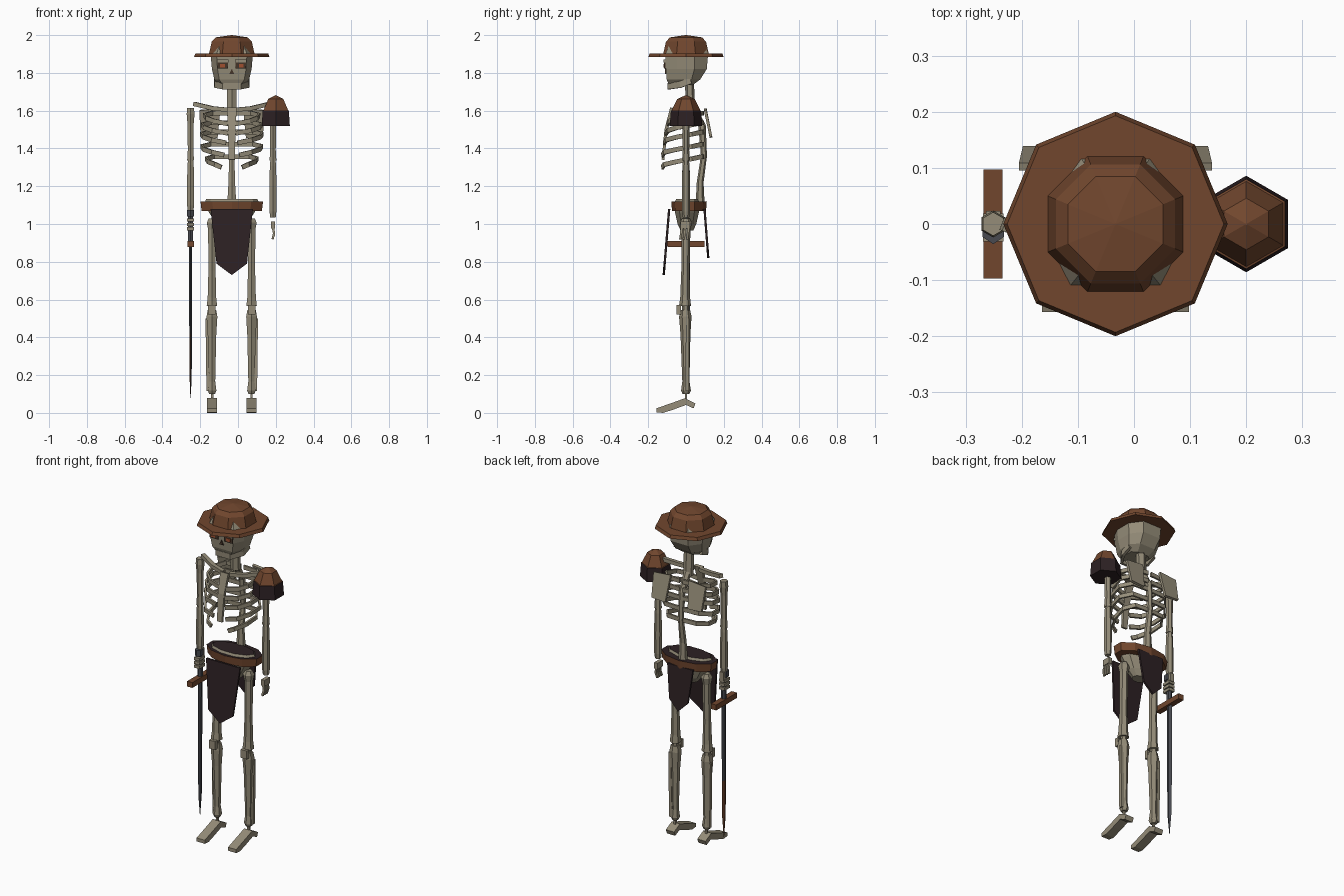
import bpy, bmesh, math
from mathutils import Vector

if "Cube" in bpy.data.objects:
    bpy.data.objects.remove(bpy.data.objects["Cube"])

CX = -0.033  # body axis


def mat(name, r, g, b):
    m = bpy.data.materials.new(name)
    m.diffuse_color = (r, g, b, 1)
    m.use_nodes = True
    m.node_tree.nodes["Principled BSDF"].inputs["Base Color"].default_value = m.diffuse_color
    return m


BONE = mat("bone", 0.30, 0.265, 0.19)
LEATHER = mat("brown_leather", 0.165, 0.062, 0.027)
CLOTH = mat("dark_cloth", 0.026, 0.015, 0.017)
STEEL = mat("dark_steel", 0.065, 0.068, 0.08)
SOCKET = mat("socket_brown", 0.06, 0.035, 0.022)
GLOW = mat("eye_orange", 0.35, 0.08, 0.03)


def finish(name, bm, *mats):
    bmesh.ops.recalc_face_normals(bm, faces=bm.faces)
    me = bpy.data.meshes.new(name)
    bm.to_mesh(me)
    bm.free()
    for m in mats:
        me.materials.append(m)
    ob = bpy.data.objects.new(name, me)
    bpy.context.collection.objects.link(ob)
    return ob


def skin(name, rings, *mats, rule=None):
    """Join rings of points into a closed shell; rule picks the face material."""
    bm = bmesh.new()
    loops = [[bm.verts.new(p) for p in r] for r in rings]
    n = len(loops[0])
    for a, b in zip(loops, loops[1:]):
        for i in range(n):
            bm.faces.new((a[i], a[(i + 1) % n], b[(i + 1) % n], b[i]))
    bm.faces.new(loops[0])
    bm.faces.new(loops[-1])
    bmesh.ops.recalc_face_normals(bm, faces=bm.faces)
    if rule:
        for f in bm.faces:
            f.material_index = rule(f)
    return finish(name, bm, *mats)


def stack(name, rows, n, cx, cy, phase, *mats, rule=None):
    """Rows of (z, rx, ry) around a vertical axis."""
    rings = [[(cx + rx * math.cos(phase + math.tau * i / n),
               cy + ry * math.sin(phase + math.tau * i / n), z)
              for i in range(n)] for z, rx, ry in rows]
    return skin(name, rings, *mats, rule=rule)


def tube(name, pts, sizes, m=BONE, n=4, ref=(0, 1, 0)):
    """Sweep an n-sided section (half width, half height) along points."""
    pts = [Vector(p) for p in pts]
    ref = Vector(ref)
    k = math.sqrt(2) if n == 4 else 1
    rings = []
    for i, p in enumerate(pts):
        t = (pts[min(i + 1, len(pts) - 1)] - pts[max(i - 1, 0)]).normalized()
        side = t.cross(ref).normalized()
        up = side.cross(t)
        w, h = sizes[i] if isinstance(sizes, list) else sizes
        rings.append([p + side * w * k * math.cos(a) + up * h * k * math.sin(a)
                      for a in [math.tau * (j + 0.5) / n for j in range(n)]])
    return skin(name, rings, m)


def box(name, c, s, m):
    x, y, z = c
    return tube(name, [(x, y, z - s[2] / 2), (x, y, z + s[2] / 2)], (s[0] / 2, s[1] / 2), m)


def extrude(name, outline, offset, m):
    o = Vector(offset)
    return skin(name, [outline, [Vector(p) + o for p in outline]], m)


def limb(name, a, b, radii, n=6):
    """Straight bone with thickness varying along its length."""
    a, b = Vector(a), Vector(b)
    return tube(name, [a.lerp(b, t) for t, r in radii], [(r, r) for t, r in radii], BONE, n)


# hat
E = math.pi / 8
stack("hat_brim", [(1.883, 0.2, 0.2), (1.902, 0.193, 0.193)], 8, CX, 0, 0, LEATHER)
C = 1 / math.cos(E)
stack("hat_crown", [(z, r * C, r * C) for z, r in
      ((1.895, 0.122), (1.965, 0.106), (1.988, 0.085), (2.0, 0.002))], 8, CX, 0, E, LEATHER)


# skull: flat face, round back
def head_ring(z, w, front, back):
    half = [(w * 0.72, front), (w, front * 0.45), (w, back * 0.4), (w * 0.55, back)]
    return [(CX + x, y, z) for x, y in half] + [(CX - x, y, z) for x, y in half[::-1]]


skin("skull", [head_ring(*r) for r in (
    (1.735, 0.065, -0.09, 0.035), (1.765, 0.092, -0.102, 0.075), (1.82, 0.105, -0.107, 0.11),
    (1.90, 0.112, -0.11, 0.117), (1.945, 0.09, -0.09, 0.10))], BONE)
for s in (-1, 1):
    box("eye_socket", (CX + s * 0.048, -0.111, 1.838), (0.056, 0.009, 0.032), SOCKET)
    box("eye", (CX + s * 0.05, -0.116, 1.838), (0.026, 0.005, 0.018), GLOW)
    box("brow", (CX + s * 0.048, -0.112, 1.863), (0.062, 0.016, 0.014), BONE)
extrude("nose_hole", [(CX - 0.013, -0.112, 1.795), (CX + 0.013, -0.112, 1.795),
                      (CX, -0.112, 1.822)], (0, 0.009, 0), SOCKET)
tube("jaw", [(CX + x, y, z) for x, y, z in (
    (-0.085, 0.025, 1.76), (-0.084, -0.03, 1.738), (-0.045, -0.09, 1.73),
    (0.045, -0.09, 1.73), (0.084, -0.03, 1.738), (0.085, 0.025, 1.76))],
    (0.008, 0.017), ref=(0, 0, 1))

# spine, breastbone
tube("neck", [(CX, 0.018, 1.75), (CX, 0.025, 1.6)], (0.03, 0.024), n=6)
tube("spine", [(CX, 0.03, 1.62), (CX, 0.085, 1.52), (CX, 0.095, 1.36), (CX, 0.075, 1.22),
               (CX, 0.075, 1.10)],
     [(0.022, 0.02), (0.018, 0.02), (0.016, 0.016), (0.02, 0.018), (0.028, 0.024)], n=6)
tube("breastbone", [(CX, -0.075, 1.615), (CX, -0.105, 1.5), (CX, -0.122, 1.34)],
     [(0.026, 0.009), (0.02, 0.009), (0.016, 0.007)])

# ribs, collar bones, shoulder blades
for s in (-1, 1):
    for i, (z, w, end) in enumerate(((1.575, 0.145, 0.02), (1.525, 0.157, 0.02), (1.475, 0.162, 0.03),
                                     (1.41, 0.16, 0.04), (1.345, 0.135, 0.055))):
        f = -0.085 - 0.01 * min(i, 3)
        tube("rib", [(CX + s * x, y, z + dz) for x, y, dz in (
            (0.01, 0.09, 0.012), (w * 0.7, 0.085, 0.012), (w, 0.03, 0.0),
            (w * 0.92, -0.05, -0.015), (w * 0.65, f, -0.03), (end, f - 0.01, -0.045))],
            (0.006, 0.012), ref=(0, 0, 1))
    tube("collar_bone", [(CX + s * 0.02, -0.06, 1.605), (CX + s * 0.10, -0.04, 1.612),
                         (CX + s * 0.2, 0.0, 1.636)], (0.012, 0.011), ref=(0, 0, 1))
    extrude("shoulder_blade", [(CX + s * x, y, z) for x, y, z in (
        (0.06, 0.095, 1.61), (0.172, 0.095, 1.60), (0.165, 0.125, 1.46), (0.075, 0.125, 1.455))],
        (0, 0.014, 0.004), BONE)

# arms
for side, s in (("left", -1), ("right", 1)):
    x = CX + s * 0.218
    limb(side + "_upper_arm", (x, 0, 1.615), (x, 0, 1.335),
         [(0, 0.021), (0.12, 0.024), (0.3, 0.019), (0.8, 0.017), (1, 0.021)])
    limb(side + "_forearm", (x, 0, 1.345), (x, 0, 1.035 if s > 0 else 1.07),
         [(0, 0.015), (0.12, 0.019), (0.5, 0.022), (0.9, 0.021), (1, 0.017)])
AX = CX - 0.218
HX = CX + 0.218
box("right_palm", (HX, -0.004, 0.995), (0.022, 0.05, 0.036), BONE)
for y in (-0.022, -0.004, 0.014):
    tube("right_finger", [(HX, y, 0.98), (HX + 0.006, y - 0.004, 0.95), (HX - 0.002, y - 0.008, 0.92)],
         (0.006, 0.006))
for z in (0.975, 0.998, 1.021):
    box("left_finger", (AX, -0.006, z), (0.036, 0.05, 0.017), BONE)
box("left_wrist", (AX, 0.012, 1.05), (0.026, 0.022, 0.05), BONE)

# sword
tube("sword_grip", [(AX, 0, 0.9), (AX, 0, 1.05)], (0.015, 0.015), STEEL, 6)
tube("sword_pommel", [(AX, -0.01, 1.04), (AX, -0.01, 1.075)], (0.022, 0.026), STEEL, 6)
box("sword_guard", (AX, 0, 0.895), (0.034, 0.195, 0.032), LEATHER)
skin("sword_blade", [[(AX - t, 0, z), (AX, -w, z), (AX + t, 0, z), (AX, w, z)]
     for z, t, w in ((0.885, 0.008, 0.022), (0.42, 0.007, 0.02), (0.2, 0.006, 0.016),
                     (0.08, 0.001, 0.002))], STEEL, LEATHER,
     rule=lambda f: int(f.normal.x < -0.1 and f.calc_center_median().z < 0.4))

# shoulder guard
stack("shoulder_guard", [(1.518, 0.086, 0.086), (1.6, 0.08, 0.08), (1.601, 0.076, 0.076),
      (1.662, 0.046, 0.046), (1.682, 0.002, 0.002)], 6, 0.2, 0, math.pi / 6, LEATHER, CLOTH,
      rule=lambda f: int(f.calc_center_median().z < 1.595))

# pelvis, belt
is_top = lambda f: int(f.normal.z > 0.9)
stack("pelvis", [(0.965, 0.045, 0.035), (1.0, 0.08, 0.052), (1.06, 0.12, 0.066),
      (1.11, 0.145, 0.07), (1.132, 0.135, 0.06)], 10, CX, 0.005, 0, BONE, CLOTH, rule=is_top)
belt = stack("belt", [(1.07, 0.168, 0.09), (1.118, 0.174, 0.094)], 10, CX, 0.016,
             math.pi / 10, LEATHER, CLOTH, rule=is_top)


# hanging cloths with pointed ends
def flap(name, w, y0, y1, top, corner, tip):
    yc = y0 + (y1 - y0) * (top - corner) / (top - tip)
    extrude(name, [(CX + x, y, z) for x, y, z in (
        (-w, y0, top), (w, y0, top), (w * 0.72, yc, corner), (0, y1, tip),
        (-w * 0.72, yc, corner))], (0, 0.012, 0), CLOTH)


flap("front_cloth", 0.112, -0.095, -0.124, 1.08, 0.79, 0.73)
flap("back_cloth", 0.085, 0.092, 0.112, 1.08, 0.88, 0.82)

# legs and feet
for s in (-1, 1):
    hip, knee, foot = CX + s * 0.098, CX + s * 0.105, CX + s * 0.104
    limb("thigh", (hip + s * 0.006, 0, 1.03), (knee, -0.005, 0.565),
         [(0, 0.02), (0.05, 0.032), (0.13, 0.024), (0.6, 0.022), (0.9, 0.026), (1, 0.032)])
    limb("knee_joint", (knee, -0.002, 0.57), (knee, -0.002, 0.535), [(0, 0.018), (1, 0.018)])
    box("kneecap", (knee, -0.038, 0.545), (0.04, 0.022, 0.05), BONE)
    limb("shin", (knee, -0.004, 0.545), (foot, 0, 0.1),
         [(0, 0.026), (0.08, 0.033), (0.3, 0.026), (0.85, 0.019), (0.96, 0.026), (1, 0.018)])
    limb("outer_shin", (knee + s * 0.026, 0.008, 0.5), (foot + s * 0.02, 0.006, 0.115),
         [(0, 0.008), (0.5, 0.009), (1, 0.01)], 4)
    extrude("foot", [(foot - 0.027, y, z) for y, z in (
        (-0.157, 0.003), (-0.157, 0.024), (-0.06, 0.058), (-0.005, 0.078), (0.05, 0.05),
        (0.04, 0.024), (0.0, 0.042), (-0.06, 0.02), (-0.12, 0.0))], (0.054, 0, 0), BONE)
    limb("ankle", (foot, 0, 0.105), (foot, 0, 0.065), [(0, 0.006), (1, 0.006)], 4)
